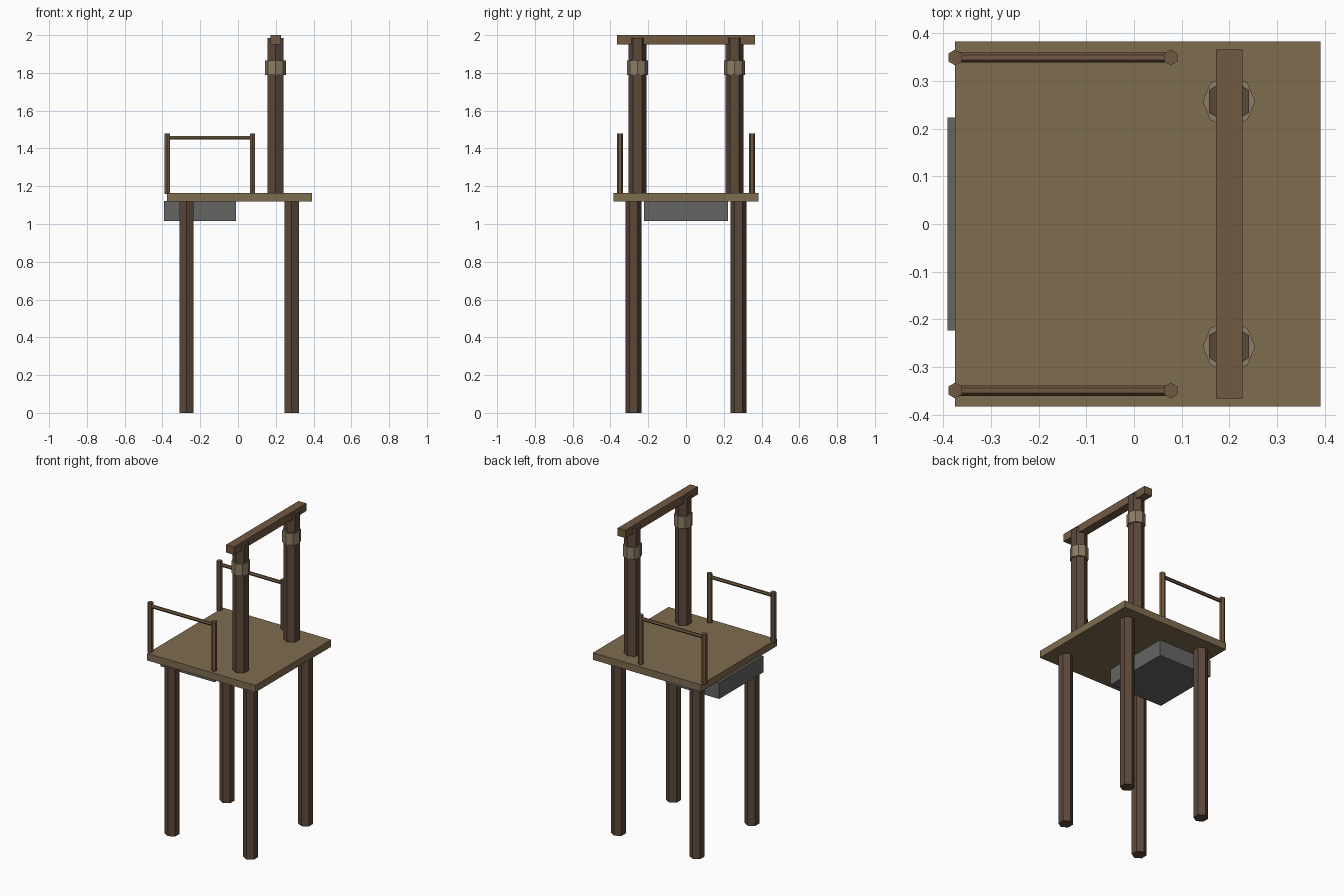
import bpy
from math import pi

if "Cube" in bpy.data.objects:
    bpy.data.objects.remove(bpy.data.objects["Cube"])


def material(name, rgb):
    m = bpy.data.materials.new(name)
    m.diffuse_color = (*rgb, 1)
    m.use_nodes = True
    m.node_tree.nodes["Principled BSDF"].inputs["Base Color"].default_value = m.diffuse_color
    return m


PLANK = material("plank_wood", (0.21, 0.15, 0.077))
DARK = material("dark_wood", (0.105, 0.065, 0.042))
BEAM = material("beam_wood", (0.165, 0.10, 0.053))
ROPE = material("rope", (0.26, 0.205, 0.125))
METAL = material("dark_metal", (0.13, 0.13, 0.122))


def finish(name, mat):
    ob = bpy.context.object
    ob.name = name
    ob.data.materials.append(mat)
    return ob


def box(name, x, y, z, mat):
    """Box from (min, max) ranges on each axis."""
    r = (x, y, z)
    bpy.ops.mesh.primitive_cube_add(size=1, location=[sum(a) / 2 for a in r])
    ob = finish(name, mat)
    ob.scale = [a[1] - a[0] for a in r]
    bpy.ops.object.transform_apply(location=False, rotation=False, scale=True)


def post(name, x, y, z0, z1, radius, mat, sides=6):
    """Upright flat-sided post with a corner on +y."""
    bpy.ops.mesh.primitive_cylinder_add(vertices=sides, radius=radius, depth=z1 - z0,
                                        location=(x, y, (z0 + z1) / 2))
    finish(name, mat)


# Deck and the box slung below it
box("platform", (-0.375, 0.391), (-0.383, 0.383), (1.12, 1.165), PLANK)
box("under_box", (-0.391, -0.01), (-0.223, 0.223), (1.017, 1.122), METAL)

# Crossbeam on top of the tall posts
box("crossbeam", (0.172, 0.227), (-0.366, 0.366), (1.95, 2.0), BEAM)

for side, s in (("front", -1), ("back", 1)):
    # Legs
    for end, x in (("left", -0.272), ("right", 0.284)):
        post(f"{side}_{end}_leg", x, s * 0.278, 0, 1.122, 0.0435, DARK)

    # Tall post with its binding
    post(f"{side}_tall_post", 0.199, s * 0.257, 1.16, 1.985, 0.048, DARK)
    post(f"{side}_binding", 0.199, s * 0.257, 1.79, 1.865, 0.055, ROPE, 8)

    # Railing: two uprights and a horizontal bar
    for end, x in (("left", -0.375), ("right", 0.077)):
        post(f"{side}_{end}_rail_upright", x, s * 0.349, 1.16, 1.48, 0.0165, BEAM)
    bpy.ops.mesh.primitive_cylinder_add(vertices=6, radius=0.011, depth=0.452,
                                        location=(-0.149, s * 0.349, 1.456),
                                        rotation=(0, pi / 2, 0))
    finish(f"{side}_handrail", BEAM)
